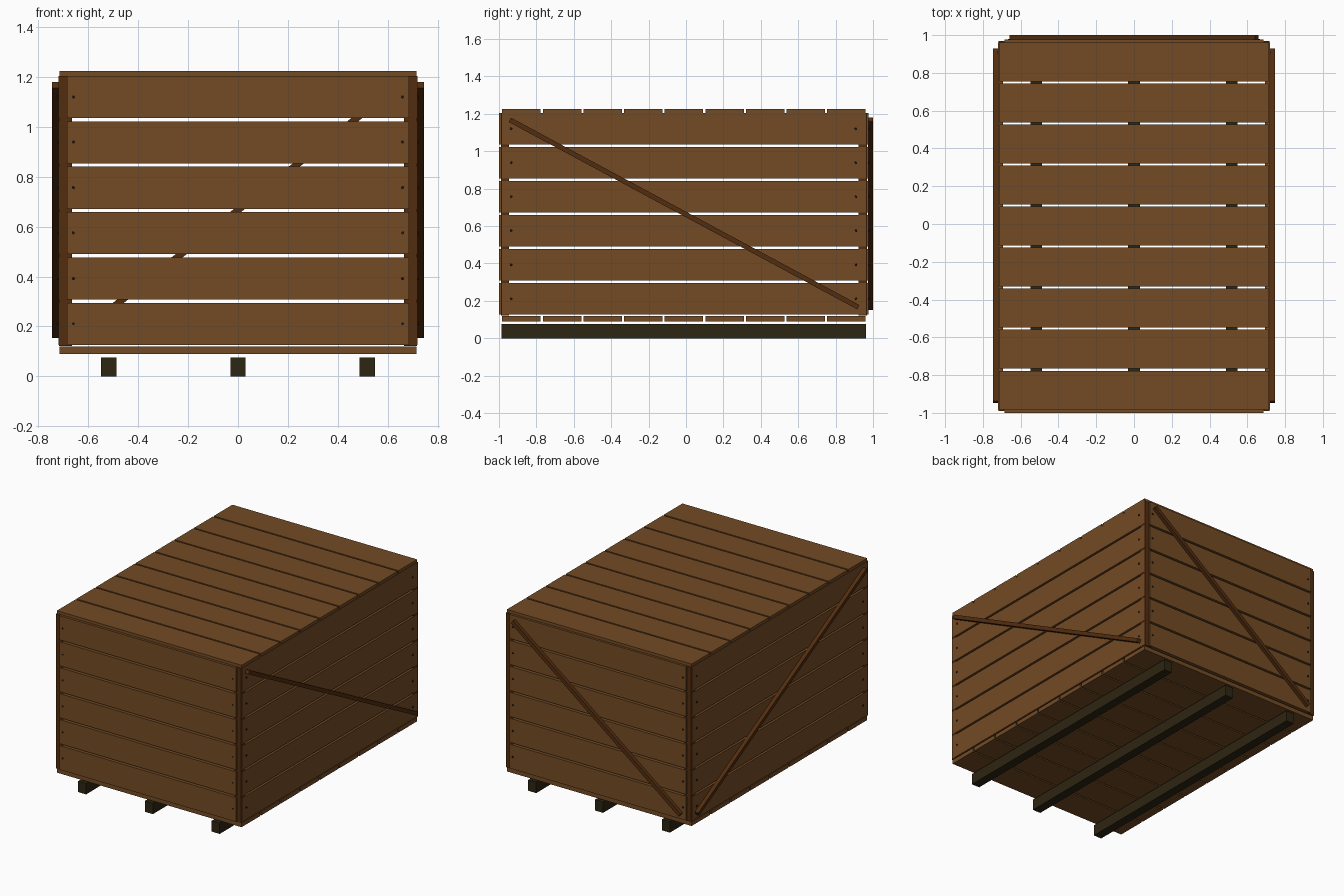
import bpy, bmesh, math
from mathutils import Matrix, Vector

if "Cube" in bpy.data.objects:
    bpy.data.objects.remove(bpy.data.objects["Cube"])


def material(name, rgb):
    m = bpy.data.materials.new(name)
    m.diffuse_color = (*rgb, 1)
    m.use_nodes = True
    m.node_tree.nodes["Principled BSDF"].inputs["Base Color"].default_value = m.diffuse_color
    return m


PLANK = material("plank brown", (0.172, 0.070, 0.018))
TRIM = material("dark trim brown", (0.086, 0.026, 0.005))
SKID = material("skid dark olive", (0.027, 0.019, 0.006))
NAIL = material("nail black", (0.010, 0.008, 0.006))


def make(name, bm, mat):
    me = bpy.data.meshes.new(name)
    bm.to_mesh(me)
    bm.free()
    me.materials.append(mat)
    ob = bpy.data.objects.new(name, me)
    bpy.context.collection.objects.link(ob)
    return ob


def box(name, x, y, z, mat):
    """Box from (min, max) ranges."""
    bm = bmesh.new()
    c = [(r[0] + r[1]) / 2 for r in (x, y, z)]
    s = [r[1] - r[0] for r in (x, y, z)]
    bmesh.ops.create_cube(bm, size=1, matrix=Matrix.Translation(c) @ Matrix.Diagonal((*s, 1)))
    return make(name, bm, mat)


def brace(name, a, b, width, depth, normal):
    """Flat diagonal batten from a to b lying on a face with the given normal."""
    a, b, n = Vector(a), Vector(b), Vector(normal)
    d = (b - a).normalized()
    rot = Matrix((d, n.cross(d), n)).transposed().to_4x4()
    bm = bmesh.new()
    bmesh.ops.create_cube(bm, size=1, matrix=Matrix.Translation((a + b) / 2) @ rot
                          @ Matrix.Diagonal(((b - a).length, width, depth, 1)))
    return make(name, bm, TRIM)


def nails(name, points, normal):
    """Row of small nail heads."""
    rot = Vector((0, 0, 1)).rotation_difference(Vector(normal)).to_matrix().to_4x4()
    bm = bmesh.new()
    for p in points:
        bmesh.ops.create_cone(bm, cap_ends=True, segments=8, radius1=0.007, radius2=0.006,
                              depth=0.006, matrix=Matrix.Translation(p) @ rot)
    return make(name, bm, NAIL)


# lid and floor boards
for i in range(9):
    y = -0.983 + i * 0.2172
    box(f"lid_board_{i}", (-0.716, 0.716), (y, y + 0.206), (1.205, 1.225), PLANK)
    box(f"floor_board_{i}", (-0.716, 0.716), (y, y + 0.206), (0.09, 0.119), PLANK)

# skids
for i, x in enumerate((-0.518, 0, 0.518)):
    box(f"skid_{i}", (x - 0.031, x + 0.031), (-0.987, 0.963), (0, 0.076), SKID)

# wall boards on all four sides
rows = [0.126 + i * 0.182 for i in range(6)]
for i, z in enumerate(rows):
    zr = (z, z + 0.169)
    box(f"front_board_{i}", (-0.685, 0.685), (-1.0, -0.975), zr, PLANK)
    box(f"back_board_{i}", (-0.685, 0.685), (0.951, 0.976), zr, PLANK)
    for s, side in ((-1, "left"), (1, "right")):
        box(f"{side}_board_{i}", sorted((s * 0.694, s * 0.719)), (-0.985, 0.962), zr, PLANK)

# corner posts, braces and nails on each side
heads = [z + 0.085 for z in rows]
for s, side in ((-1, "left"), (1, "right")):
    post_x = sorted((s * 0.665, s * 0.717))
    box(f"{side}_front_post", post_x, (-0.99, -0.947), (0.122, 1.204), TRIM)
    box(f"{side}_back_post", post_x, (0.922, 0.968), (0.122, 1.204), TRIM)
    brace(f"{side}_brace", (s * 0.732, -0.942, 1.168), (s * 0.732, 0.922, 0.166),
          0.026, 0.027, (s, 0, 0))
    nails(f"{side}_nails", [(s * 0.72, y, z) for y in (-0.935, 0.908) for z in heads], (s, 0, 0))

# back brace and nails in the end walls
brace("back_brace", (0.65, 0.987, 1.17), (-0.65, 0.987, 0.163), 0.027, 0.026, (0, 1, 0))
for y, n, end in ((-1.0, -1, "front"), (0.977, 1, "back")):
    nails(f"{end}_nails", [(x, y + 0.002 * (n < 0), z) for x in (-0.66, 0.66) for z in heads], (0, n, 0))
